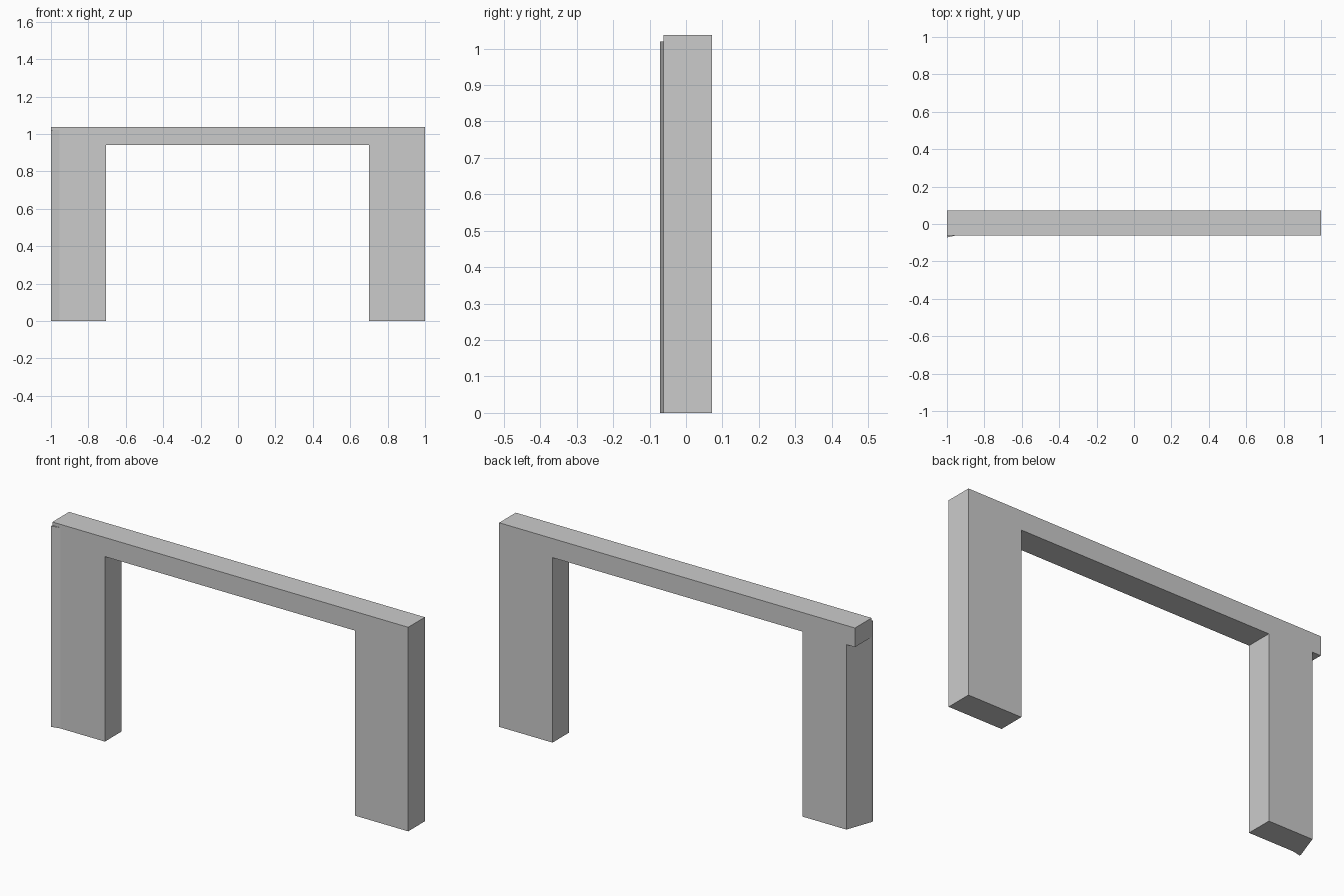
import bpy, bmesh
from mathutils import Vector

if "Cube" in bpy.data.objects:
    bpy.data.objects.remove(bpy.data.objects["Cube"])

FRONT, BACK = -0.062, 0.072      # wall faces
TOP, LINTEL = 1.037, 0.94        # overall height, underside of the beam


def prism(name, points, direction):
    """Extrude a closed 3D outline along a direction into a solid."""
    bm = bmesh.new()
    face = bm.faces.new([bm.verts.new(p) for p in points])
    new = bmesh.ops.extrude_face_region(bm, geom=[face])["geom"]
    verts = [v for v in new if isinstance(v, bmesh.types.BMVert)]
    bmesh.ops.translate(bm, verts=verts, vec=Vector(direction))
    bmesh.ops.recalc_face_normals(bm, faces=bm.faces)
    mesh = bpy.data.meshes.new(name)
    bm.to_mesh(mesh)
    bm.free()
    obj = bpy.data.objects.new(name, mesh)
    bpy.context.collection.objects.link(obj)
    return obj


# Top beam and square right pillar in one piece
outline = [(-1, LINTEL), (0.70, LINTEL), (0.70, 0), (1, 0), (1, TOP), (-1, TOP)]
prism("beam_and_right_pillar", [(x, FRONT, z) for x, z in outline],
      (0, BACK - FRONT, 0))

# Left pillar with a slanted outer side
foot = [(-0.705, FRONT), (-0.705, BACK), (-0.952, BACK), (-1, FRONT)]
prism("left_pillar", [(x, y, 0) for x, y in foot], (0, 0, LINTEL))

# Thin wedge flaring forward at the outer front corner, stopping below the top
wedge = [(-0.955, FRONT), (-1, FRONT), (-1, -0.072)]
prism("corner_wedge", [(x, y, 0) for x, y in wedge], (0, 0, 1.02))
